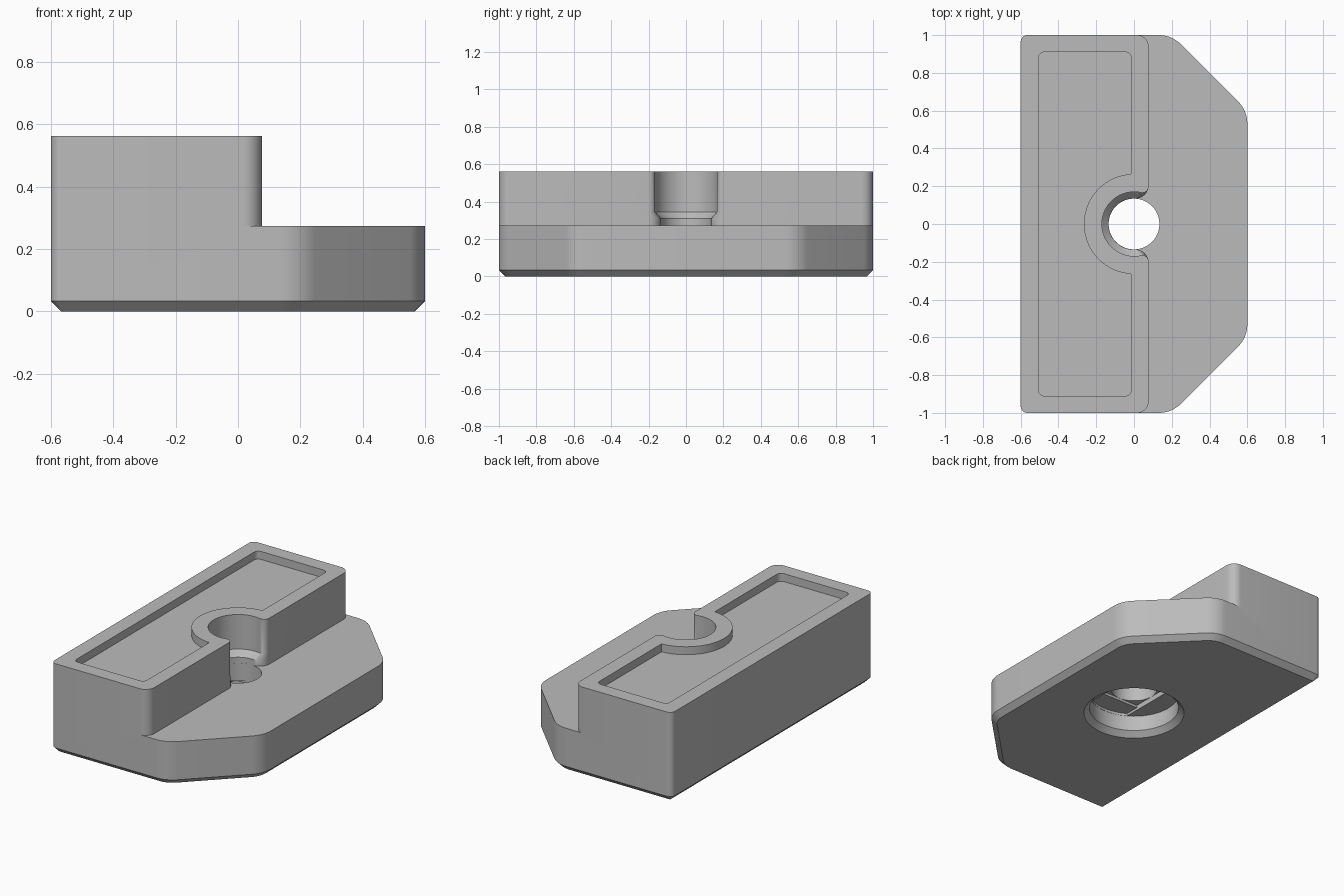
import bpy, bmesh, math
from mathutils import Vector

HEIGHT, STEP_Z, STEP_X, CHAMFER = 0.562, 0.273, 0.077, 0.033
BORE, HEAD, NUT = 0.135, 0.17, 0.262

cube = bpy.data.objects.get("Cube")
if cube:
    bpy.data.objects.remove(cube, do_unlink=True)

grey = bpy.data.materials.new("plain grey")
grey.use_nodes = True
color = (0.5, 0.5, 0.5, 1)
grey.diffuse_color = color
grey.node_tree.nodes["Principled BSDF"].inputs["Base Color"].default_value = color


def arc(cx, cy, r, start, end, n=10):
    return [(cx + r * math.cos(start + (end - start) * i / n),
             cy + r * math.sin(start + (end - start) * i / n)) for i in range(n + 1)]


def circle(r, n=64):
    return arc(0, 0, r, 0, math.tau, n)[:-1]


def rounded(corners):
    """Outline with a fillet of the given radius on each (x, y, r) corner."""
    points = []
    for i, (x, y, r) in enumerate(corners):
        p = Vector((x, y))
        if r == 0:
            points.append((x, y))
            continue
        a = (Vector(corners[i - 1][:2]) - p).normalized()
        b = (Vector(corners[(i + 1) % len(corners)][:2]) - p).normalized()
        half = a.angle(b) / 2
        c = p + (a + b).normalized() * r / math.sin(half)
        ta, tb = [p + d * r / math.tan(half) - c for d in (a, b)]
        start = math.atan2(ta.y, ta.x)
        turn = math.remainder(math.atan2(tb.y, tb.x) - start, math.tau)
        points += arc(c.x, c.y, r, start, start + turn)
    return points


def loft(name, sections):
    """Closed solid through (z, outline) sections of equal point count."""
    bm = bmesh.new()
    rings = [[bm.verts.new((x, y, z)) for x, y in pts] for z, pts in sections]
    n = len(rings[0])
    for low, high in zip(rings, rings[1:]):
        for i in range(n):
            j = (i + 1) % n
            bm.faces.new((low[i], low[j], high[j], high[i]))
    bm.faces.new(rings[0][::-1])
    bm.faces.new(rings[-1])
    bmesh.ops.recalc_face_normals(bm, faces=bm.faces)
    mesh = bpy.data.meshes.new(name)
    bm.to_mesh(mesh)
    bm.free()
    mesh.materials.append(grey)
    obj = bpy.data.objects.new(name, mesh)
    bpy.context.collection.objects.link(obj)
    return obj


def cut(body, name, sections):
    cutter = loft(name, sections)
    cutter.hide_render = True
    mod = body.modifiers.new(name, "BOOLEAN")
    mod.operation, mod.solver, mod.object = "DIFFERENCE", "EXACT", cutter
    bpy.context.view_layer.objects.active = body
    bpy.ops.object.modifier_apply(modifier=name)
    bpy.data.objects.remove(cutter, do_unlink=True)


def mirrored(half):
    """Add the -y half of an outline to its +y half."""
    return half + [(x, -y) for x, y in reversed(half)]


def body_outline(inset):
    side, end = 0.6 - inset, 1 - inset
    slant = inset * math.tan(math.pi / 8)
    half = [(side, 0.6 - slant, 0.165 - inset), (0.2 - slant, end, 0.165 - inset),
            (-side, end, 0.036 - inset)]
    return rounded(half + [(x, -y, r) for x, y, r in reversed(half)])


def step_outline(r, fillet):
    """Front step with rounded block ends and a flared screw opening."""
    cx = STEP_X - fillet
    cy = math.sqrt((r + fillet) ** 2 - cx ** 2)
    a = math.atan2(cy, cx)
    ends = arc(STEP_X - 0.06, 0.94, 0.06, math.pi / 2, 0)
    flare = arc(cx, cy, fillet, 0, a - math.pi)
    bore = arc(0, 0, r, a, math.pi, 28)[1:-1]
    return mirrored([(0.8, 1.2), (STEP_X - 0.06, 1.2)] + ends + flare + bore)


# Body with chamfered underside
body = loft("clamp_body", [(0, body_outline(CHAMFER)), (CHAMFER, body_outline(0)),
                           (HEIGHT, body_outline(0))])

# Lowered front step and open screw head seat
wide = step_outline(HEAD, 0.033)
narrow = step_outline(BORE, 0.068)
cut(body, "step_cutter", [(STEP_Z, narrow), (0.31, narrow), (0.345, wide), (0.7, wide)])

# Shallow pocket in the top, leaving a round collar at the screw
pocket = rounded([(-0.015, 0.91, 0.03), (-0.505, 0.91, 0.03),
                  (-0.505, -0.91, 0.03), (-0.015, -0.91, 0.03)])
a = math.acos(-0.015 / 0.265)
pocket += arc(0, 0, 0.265, math.tau - a, a, 32)
cut(body, "pocket_cutter", [(HEIGHT - 0.05, pocket), (0.7, pocket)])

# Chamfered nut recess below, with slot and square layers up to the bore
cut(body, "recess_cutter", [(-0.01, circle(NUT + CHAMFER + 0.01)),
                            (CHAMFER, circle(NUT)), (0.13, circle(NUT))])
reach = math.sqrt(NUT ** 2 - BORE ** 2)
slot_end = math.atan2(reach, BORE)
slot = mirrored(arc(0, 0, NUT - 0.001, slot_end, math.pi - slot_end, 16))
cut(body, "slot_cutter", [(0.12, slot), (0.146, slot)])
square = [(BORE, BORE), (-BORE, BORE), (-BORE, -BORE), (BORE, -BORE)]
cut(body, "square_cutter", [(0.12, square), (0.162, square)])
cut(body, "bore_cutter", [(0.1, circle(BORE - 0.0005)), (0.28, circle(BORE - 0.0005))])

# Smooth rounded walls, crisp edges
bpy.ops.object.select_all(action="DESELECT")
body.select_set(True)
bpy.context.view_layer.objects.active = body
bpy.ops.object.shade_smooth_by_angle(angle=math.radians(30))
